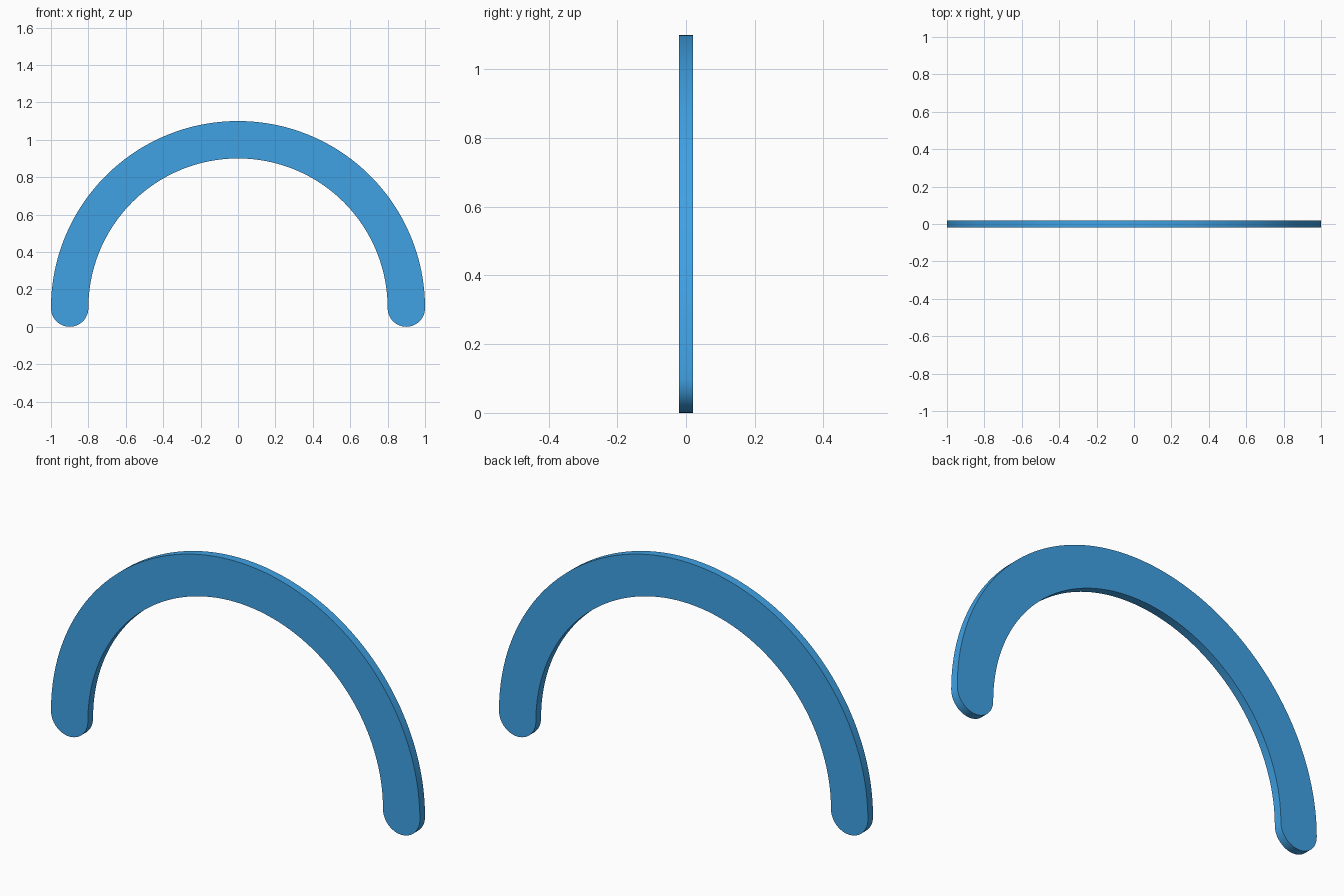
import bpy, bmesh
from math import pi, sin, cos, radians

if "Cube" in bpy.data.objects:
    bpy.data.objects.remove(bpy.data.objects["Cube"])

MID_R, HALF_W, THICK = 0.9, 0.1, 0.04
BASE_Z = HALF_W          # arc centre height, so the round ends touch z = 0
ARC_STEPS, CAP_STEPS = 96, 24


def arc(cx, radius, start, end, steps):
    """Points along an arc in the XZ plane, without the last one."""
    angles = [start + (end - start) * i / steps for i in range(steps)]
    return [(cx + radius * cos(a), -THICK / 2, BASE_Z + radius * sin(a)) for a in angles]


# Outline: outer arc, left round end, inner arc, right round end
outline = (arc(0, MID_R + HALF_W, 0, pi, ARC_STEPS)
           + arc(-MID_R, HALF_W, pi, 2 * pi, CAP_STEPS)
           + arc(0, MID_R - HALF_W, pi, 0, ARC_STEPS)
           + arc(MID_R, HALF_W, pi, 2 * pi, CAP_STEPS))

# Extrude the outline through the thickness
bm = bmesh.new()
face = bm.faces.new([bm.verts.new(p) for p in outline])
result = bmesh.ops.extrude_face_region(bm, geom=[face], use_keep_orig=True)
moved = [g for g in result["geom"] if isinstance(g, bmesh.types.BMVert)]
bmesh.ops.translate(bm, verts=moved, vec=(0, THICK, 0))
bmesh.ops.recalc_face_normals(bm, faces=bm.faces[:])

mesh = bpy.data.meshes.new("arch_band")
bm.to_mesh(mesh)
bm.free()
arch = bpy.data.objects.new("arch_band", mesh)
bpy.context.collection.objects.link(arch)

# Blue finish
blue = bpy.data.materials.new("blue")
blue.diffuse_color = (0.05, 0.36, 0.78, 1)
blue.use_nodes = True
blue.node_tree.nodes["Principled BSDF"].inputs["Base Color"].default_value = blue.diffuse_color
mesh.materials.append(blue)

# Smooth rim with sharp front and back edges
bpy.context.view_layer.objects.active = arch
arch.select_set(True)
bpy.ops.object.shade_smooth_by_angle(angle=radians(30))
